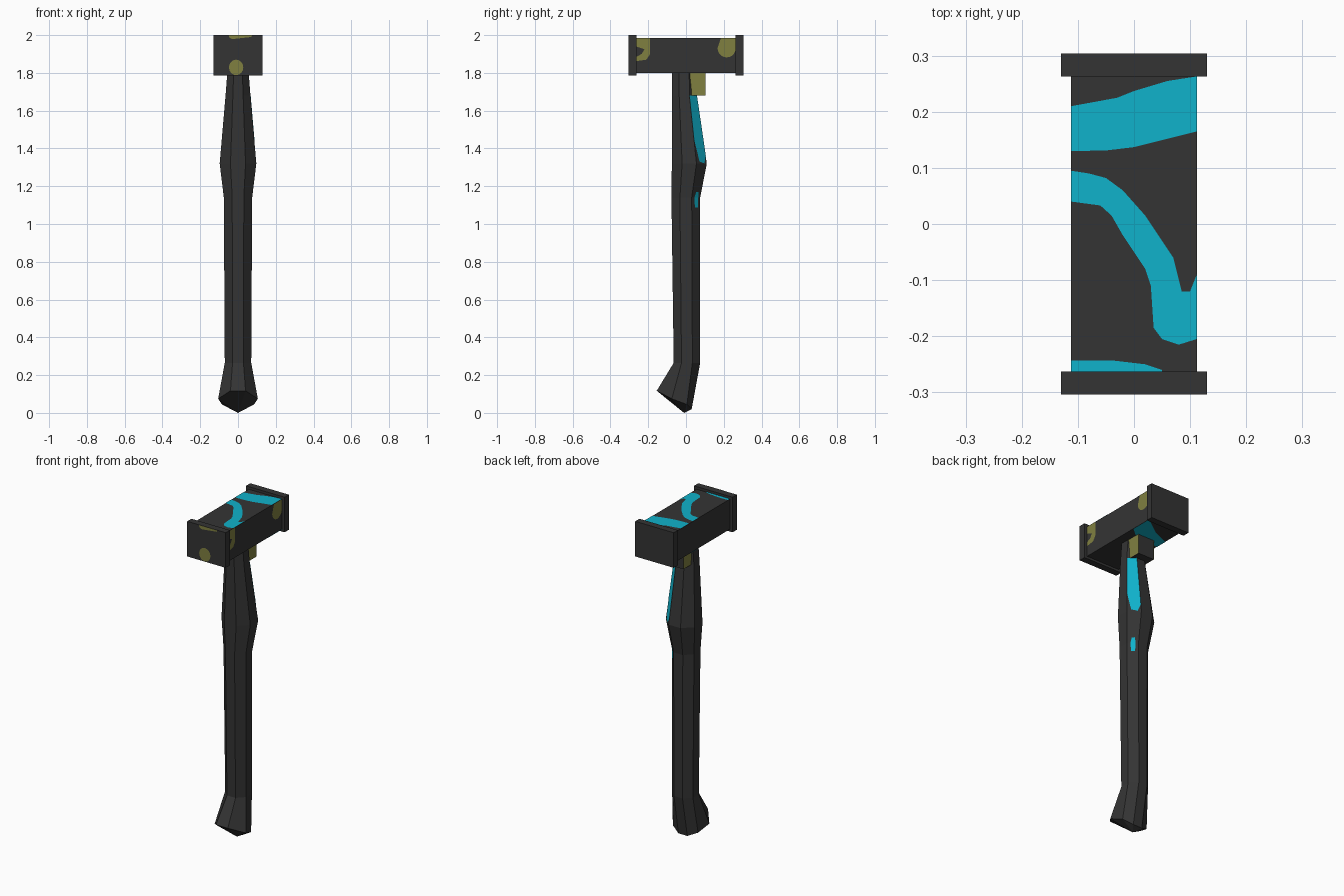
import bpy, bmesh, math
from mathutils import Vector

if "Cube" in bpy.data.objects:
    bpy.data.objects.remove(bpy.data.objects["Cube"])


def material(name, rgb):
    m = bpy.data.materials.new(name)
    m.diffuse_color = (*rgb, 1)
    m.use_nodes = True
    m.node_tree.nodes["Principled BSDF"].inputs["Base Color"].default_value = m.diffuse_color
    return m


DARK = material("dark grey", (0.034, 0.034, 0.034))
TEAL = material("teal", (0.005, 0.445, 0.597))
OLIVE = material("olive yellow", (0.216, 0.216, 0.051))


def mesh_object(name, verts, faces, mat, recalc=True):
    me = bpy.data.meshes.new(name)
    me.from_pydata([tuple(v) for v in verts], [], faces)
    if recalc:
        bm = bmesh.new()
        bm.from_mesh(me)
        bmesh.ops.recalc_face_normals(bm, faces=bm.faces)
        bm.to_mesh(me)
        bm.free()
    me.materials.append(mat)
    ob = bpy.data.objects.new(name, me)
    bpy.context.collection.objects.link(ob)
    return ob


def box(name, lo, hi, mat):
    v = [(x, y, z) for x in (lo[0], hi[0]) for y in (lo[1], hi[1]) for z in (lo[2], hi[2])]
    f = [(0, 1, 3, 2), (4, 6, 7, 5), (0, 4, 5, 1), (2, 3, 7, 6), (0, 2, 6, 4), (1, 5, 7, 3)]
    return mesh_object(name, v, f, mat)


def patch(name, pts, outward, mat):
    """Thin painted plate, lifted just off the surface and facing outward."""
    n, pts = Vector(outward).normalized(), [Vector(p) for p in pts]
    area = sum((a.cross(b) for a, b in zip(pts, pts[1:] + pts[:1])), Vector())
    if area.dot(n) < 0:
        pts.reverse()
    return mesh_object(name, [p + n * 0.0015 for p in pts], [list(range(len(pts)))], mat, False)


# Head block and the two striking faces
box("head_block", (-.112, -.27, 1.80), (.112, .27, 1.984), DARK)
box("front_striking_face", (-.13, -.304, 1.786), (.13, -.263, 2.0), DARK)
box("back_striking_face", (-.13, .263, 1.786), (.13, .304, 2.0), DARK)


# Handle: octagonal rings (z, half width, y min, y max)
def ring(z, rx, y0, y1):
    cy, ry, k = (y0 + y1) / 2, (y1 - y0) / 2, 0.41
    shape = [(-k, -1), (k, -1), (1, -k), (1, k), (k, 1), (-k, 1), (-1, k), (-1, -k)]
    return [Vector((rx * a, cy + ry * b, z)) for a, b in shape]


half = [(.04, -.155, .117), (.105, -.075, .075), (.085, .005, .045), (.03, .03, .02)]
butt = [Vector((-half[0][0], *half[0][1:]))] + [Vector(p) for p in half]
butt += [Vector((-x, y, z)) for x, y, z in half[:0:-1]]
rings = [butt,
         ring(.265, .07, -.065, .075),
         ring(1.14, .075, -.077, .075),
         ring(1.32, .097, -.075, .11),
         ring(1.68, .066, -.075, .057),
         ring(1.82, .055, -.075, .055)]
verts = [v for r in rings for v in r]
faces = [(8 * i + j, 8 * i + (j + 1) % 8, 8 * i + 8 + (j + 1) % 8, 8 * i + 8 + j)
         for i in range(len(rings) - 1) for j in range(8)]
verts.append(Vector((0, -.01, 0)))
faces += [((j + 1) % 8, j, len(verts) - 1) for j in range(8)]
faces.append(tuple(range(len(verts) - 9, len(verts) - 1)))
mesh_object("handle", verts, faces, DARK)

# Collar behind the handle, with painted sides
box("collar", (-.053, .02, 1.68), (.053, .102, 1.81), DARK)
for s, side in ((1, "right"), (-1, "left")):
    patch("collar_paint_" + side, [(s * .053, .02, 1.68), (s * .053, .102, 1.68),
                                   (s * .053, .102, 1.80), (s * .053, .02, 1.80)], (s, 0, 0), OLIVE)


# Painted streaks on the handle's back-right facet, in facet coordinates (u, v)
def facet_patch(name, i, uv):
    a, b, c, d = rings[i][3], rings[i][4], rings[i + 1][4], rings[i + 1][3]
    pts = [a.lerp(b, u).lerp(d.lerp(c, u), v) for u, v in uv]
    patch(name, pts, (b - a).cross(d - a), TEAL)


facet_patch("handle_streak", 3, [(.3, .03), (.75, .0), (1, .12), (1, 1), (0, 1), (0, .35)])
facet_patch("handle_spot_low", 2, [(.3, 0), (.75, 0), (.65, .17), (.4, .17)])
facet_patch("handle_spot_high", 1, [(.35, .94), (.7, .94), (.75, 1), (.3, 1)])

# Painted stripes on the head's top and underside
top_stripes = [
    [(-.112, .21), (-.03, .225), (0, .237), (.06, .255), (.112, .263),
     (.112, .165), (0, .137), (-.05, .131), (-.112, .13)],
    [(-.112, .095), (-.08, .09), (-.05, .082), (-.02, .06), (.02, .015), (.07, -.06),
     (.085, -.12), (.1, -.12), (.112, -.09), (.112, -.205), (.08, -.215), (.05, -.205),
     (.035, -.185), (.03, -.11), (.02, -.08), (-.02, -.02), (-.04, .015), (-.06, .033), (-.112, .04)],
    [(-.112, -.243), (-.04, -.243), (.02, -.25), (.05, -.26), (.05, -.263), (-.112, -.263)],
]
for i, s in enumerate(top_stripes):
    patch(f"top_stripe_{i + 1}", [(x, y, 1.984) for x, y in s], (0, 0, 1), TEAL)
under = [(.112, .263), (.112, .13), (.06, .085), (-.112, .06), (-.112, .13), (0, .18)]
patch("underside_stripe", [(x, y, 1.80) for x, y in under], (0, 0, -1), TEAL)

# Yellow blots on the right side of the head
blot = [(-.263, 1.984), (-.19, 1.984), (-.19, 1.90), (-.21, 1.87), (-.263, 1.862),
        (-.263, 1.885), (-.235, 1.90), (-.22, 1.925), (-.263, 1.94)]
patch("side_blot_front", [(.112, y, z) for y, z in blot], (1, 0, 0), OLIVE)
arc = [(.215 + .048 * math.cos(a), 1.93 + .048 * math.sin(a))
       for a in (math.pi + math.pi * i / 10 for i in range(11))]
arc += [(.263, 1.984), (.185, 1.984)]
patch("side_blot_back", [(.112, y, z) for y, z in arc], (1, 0, 0), OLIVE)

# Yellow blots on the front striking face
disc = [(-.01 + .038 * math.cos(a), 1.829 + .041 * math.sin(a))
        for a in (math.tau * i / 16 for i in range(16))]
patch("front_blot_low", [(x, -.304, z) for x, z in disc], (0, -1, 0), OLIVE)
sliver = [(-.05, 2.0), (.075, 2.0), (.07, 1.99), (-.03, 1.979), (-.045, 1.985)]
patch("front_blot_high", [(x, -.304, z) for x, z in sliver], (0, -1, 0), OLIVE)
